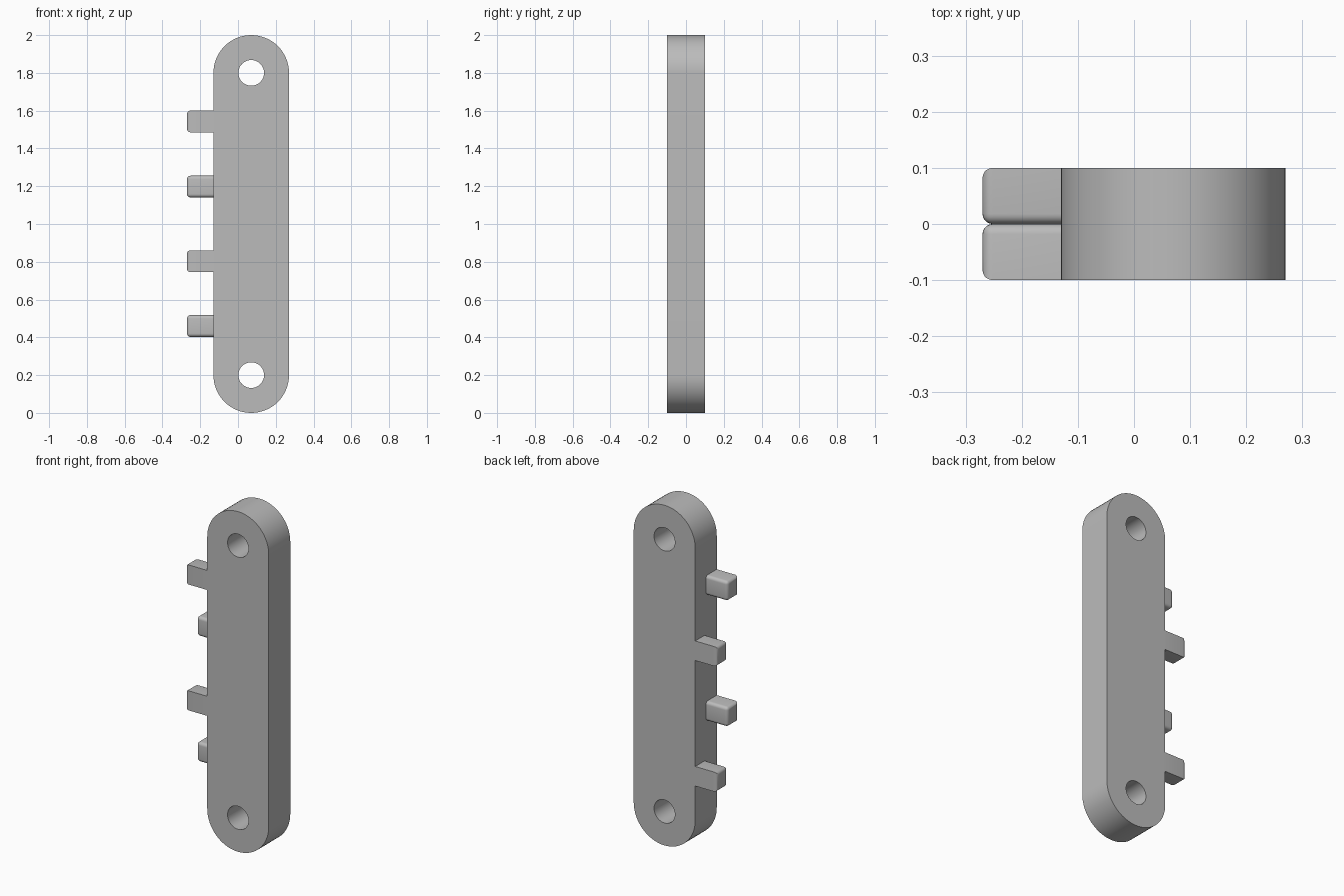
import bpy, bmesh, math
from mathutils import Vector

old = bpy.data.objects.get("Cube")
if old:
    bpy.data.objects.remove(old, do_unlink=True)

CENTRE_X, RADIUS, HALF_DEPTH = 0.07, 0.2, 0.1
HOLE_RADIUS = 0.068
PEG_TIP, PEG_ROOT = -0.27, -0.12
PEG_HEIGHT, FILLET = 0.115, 0.018

grey = bpy.data.materials.new("plain grey")
grey.use_nodes = True
colour = (0.5, 0.5, 0.5, 1)
grey.diffuse_color = colour
grey.node_tree.nodes["Principled BSDF"].inputs["Base Color"].default_value = colour


def make_object(name, bm):
    bmesh.ops.recalc_face_normals(bm, faces=bm.faces)
    mesh = bpy.data.meshes.new(name)
    bm.to_mesh(mesh)
    bm.free()
    obj = bpy.data.objects.new(name, mesh)
    bpy.context.collection.objects.link(obj)
    mesh.materials.append(grey)
    return obj


def extrude_outline(name, points, half_depth):
    """Solid from an (x, z) outline, centred on y = 0."""
    bm = bmesh.new()
    face = bm.faces.new([bm.verts.new((x, -half_depth, z)) for x, z in points])
    result = bmesh.ops.extrude_face_region(bm, geom=[face])
    verts = [v for v in result["geom"] if isinstance(v, bmesh.types.BMVert)]
    bmesh.ops.translate(bm, verts=verts, vec=(0, 2 * half_depth, 0))
    return make_object(name, bm)


def arc(z, radius, start, sweep, steps):
    return [(CENTRE_X + radius * math.cos(start + sweep * i / steps),
             z + radius * math.sin(start + sweep * i / steps))
            for i in range(steps + 1)]


def smooth(obj):
    bpy.ops.object.select_all(action="DESELECT")
    obj.select_set(True)
    bpy.context.view_layer.objects.active = obj
    bpy.ops.object.shade_smooth_by_angle(angle=math.radians(30))


# Long plate with round ends
low, high = RADIUS, 2 - RADIUS
outline = arc(high, RADIUS, 0, math.pi, 32) + arc(low, RADIUS, math.pi, math.pi, 32)
plate = extrude_outline("plate", outline, HALF_DEPTH)

# Bolt holes through both ends
cutters = []
for name, z in (("lower_hole_cutter", low), ("upper_hole_cutter", high)):
    circle = arc(z, HOLE_RADIUS, 0, math.tau, 48)[:-1]
    cutter = extrude_outline(name, circle, 2 * HALF_DEPTH)
    cutter.hide_render = True
    cut = plate.modifiers.new(name, "BOOLEAN")
    cut.operation = "DIFFERENCE"
    cut.solver = "EXACT"
    cut.object = cutter
    cutters.append(cutter)
bpy.context.view_layer.objects.active = plate
for name in [m.name for m in plate.modifiers]:
    bpy.ops.object.modifier_apply(modifier=name)
for cutter in cutters:
    bpy.data.objects.remove(cutter, do_unlink=True)
smooth(plate)


def add_peg(name, z, side):
    """Peg flush with the front (side -1) or back (side 1) face."""
    bm = bmesh.new()
    bmesh.ops.create_cube(bm, size=1)
    size = Vector((PEG_ROOT - PEG_TIP, HALF_DEPTH, PEG_HEIGHT))
    bmesh.ops.scale(bm, verts=bm.verts, vec=size)
    bmesh.ops.translate(bm, verts=bm.verts,
                        vec=((PEG_ROOT + PEG_TIP) / 2, side * HALF_DEPTH / 2, z))
    # Round the tip and the two long edges on the inner side
    rounded = []
    for edge in bm.edges:
        a, b = (v.co for v in edge.verts)
        at_tip = max(a.x, b.x) < PEG_TIP + 0.01
        inner = abs(a.x - b.x) > 0.05 and abs(a.y) < 0.01
        if at_tip or inner:
            rounded.append(edge)
    bmesh.ops.bevel(bm, geom=rounded, offset=FILLET, segments=5,
                    profile=0.5, affect="EDGES")
    smooth(make_object(name, bm))


# Pegs alternate between the back and the front
for name, z, side in (("lowest_back_peg", 0.46, 1), ("lower_front_peg", 0.803, -1),
                      ("upper_back_peg", 1.198, 1), ("highest_front_peg", 1.543, -1)):
    add_peg(name, z, side)
